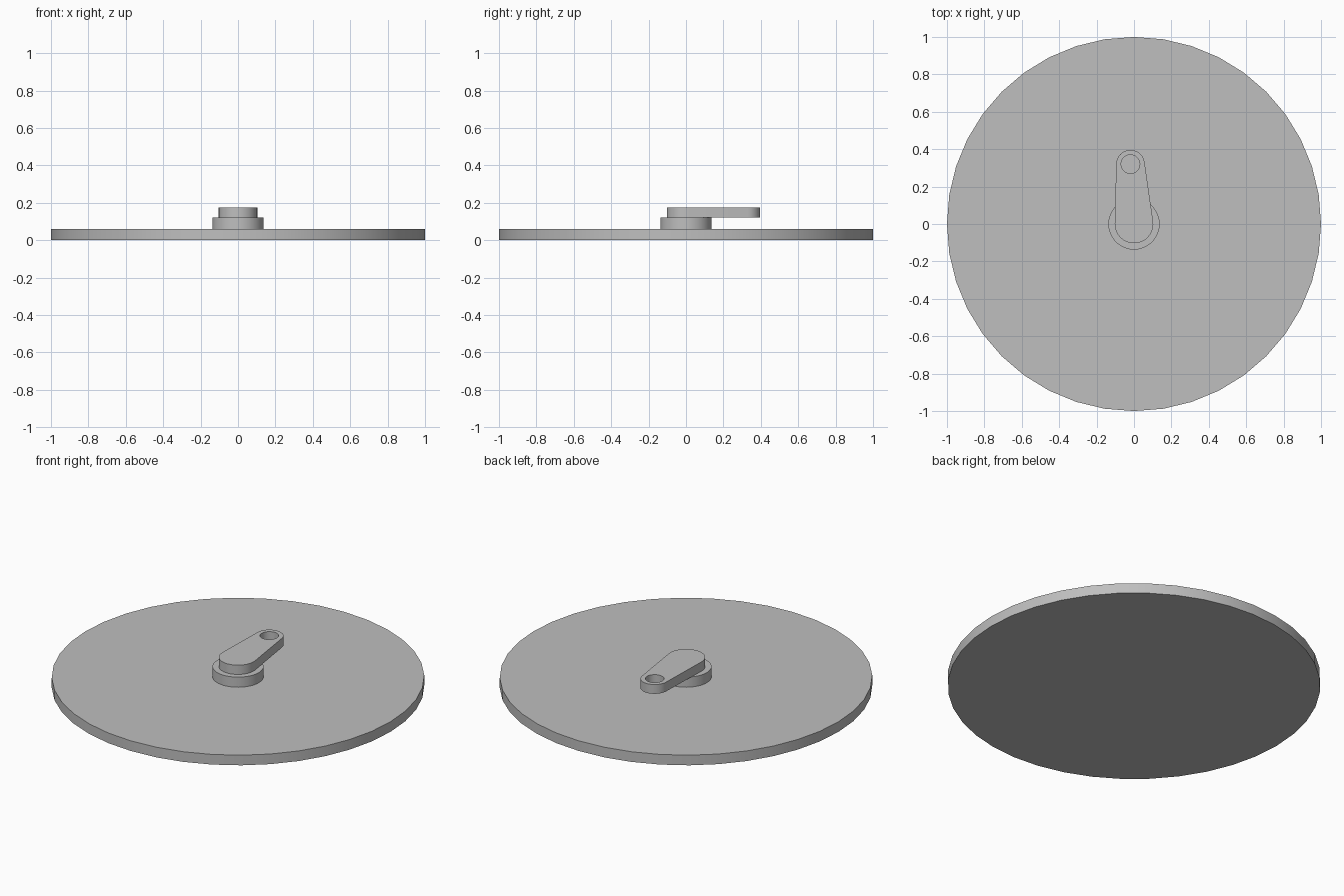
import bpy, bmesh, math

if "Cube" in bpy.data.objects:
    bpy.data.objects.remove(bpy.data.objects["Cube"])

grey = bpy.data.materials.new("plain_grey")
grey.diffuse_color = (0.52, 0.52, 0.52, 1)
grey.use_nodes = True
grey.node_tree.nodes["Principled BSDF"].inputs["Base Color"].default_value = grey.diffuse_color


def arc(cx, cy, r, start, end, n):
    """Points along an arc, both ends included."""
    return [(cx + r * math.cos(start + (end - start) * i / n),
             cy + r * math.sin(start + (end - start) * i / n)) for i in range(n + 1)]


def circle(cx, cy, r, n=40):
    return arc(cx, cy, r, 0, 2 * math.pi, n)[:-1]


def plate(name, outline, z0, z1, hole=None):
    """Flat plate with straight walls and an optional through hole."""
    bm = bmesh.new()
    rings = [outline] + ([hole] if hole else [])
    loops = [[[bm.verts.new((x, y, z)) for x, y in ring] for z in (z0, z1)] for ring in rings]
    for low, high in loops:
        n = len(low)
        for i in range(n):
            j = (i + 1) % n
            bm.faces.new((low[i], low[j], high[j], high[i]))
    for level in (0, 1):
        if hole:
            ends = {v for pair in loops for v in pair[level]}
            edges = [e for e in bm.edges if all(v in ends for v in e.verts)]
            bmesh.ops.triangle_fill(bm, edges=edges, use_beauty=True)
        else:
            bm.faces.new(loops[0][level])
    bmesh.ops.recalc_face_normals(bm, faces=bm.faces[:])
    mesh = bpy.data.meshes.new(name)
    bm.to_mesh(mesh)
    bm.free()
    mesh.materials.append(grey)
    obj = bpy.data.objects.new(name, mesh)
    bpy.context.collection.objects.link(obj)
    bpy.ops.object.select_all(action='DESELECT')
    obj.select_set(True)
    bpy.context.view_layer.objects.active = obj
    bpy.ops.object.shade_smooth_by_angle(angle=math.radians(30))
    return obj


# Base disc and raised hub
plate("base_disc", circle(0, 0, 1.0), 0, 0.06)
plate("hub", circle(0, 0, 0.137), 0.06, 0.12)

# Tapered crank arm: two round ends joined by their outer tangents
big_r, tip_r, tip_x, tip_y = 0.103, 0.076, -0.019, 0.32
aim = math.atan2(tip_y, tip_x)
spread = math.acos((big_r - tip_r) / math.hypot(tip_x, tip_y))
outline = (arc(tip_x, tip_y, tip_r, aim - spread, aim + spread, 20)
           + arc(0, 0, big_r, aim + spread, aim - spread + 2 * math.pi, 22))
plate("crank_arm", outline, 0.12, 0.175, hole=circle(tip_x, tip_y, 0.05, 32))
